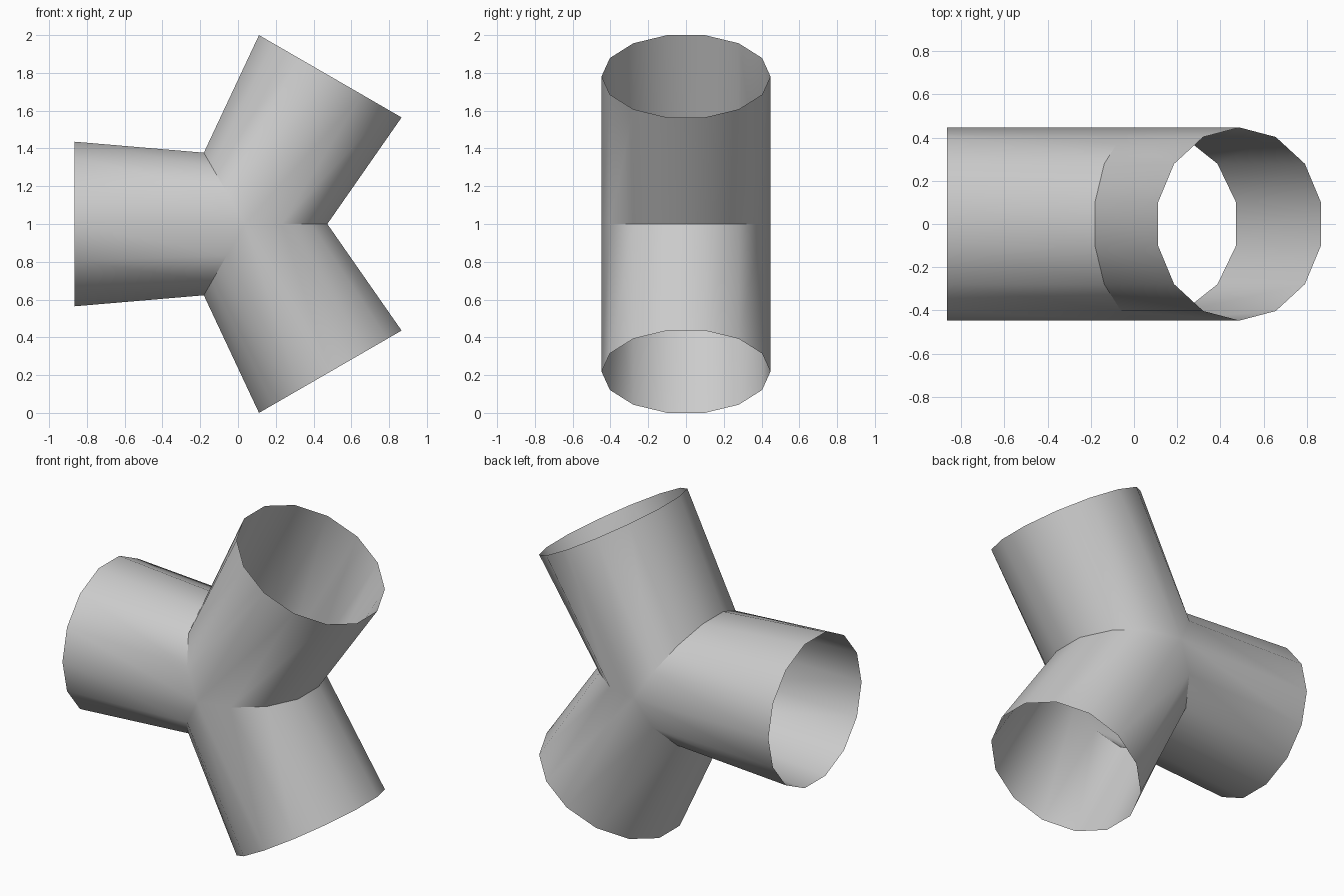
import bpy, bmesh, math
from mathutils import Vector

cube = bpy.data.objects.get("Cube")
if cube:
    bpy.data.objects.remove(cube, do_unlink=True)

SIDES = 14
RADIUS = 0.447
ARM_LENGTH = 0.903
CENTRE = Vector((0.037, 0, 1))


def direction(degrees):
    """Unit vector in the upright plane of the three arms."""
    a = math.radians(degrees)
    return Vector((math.cos(a), 0, math.sin(a)))


def add_arm(bm, heading):
    """Open tube from the mitred seams out to a flat open end."""
    axis, side = direction(heading), direction(heading + 90)
    outer, inner = [], []
    for k in range(SIDES):
        t = 2 * math.pi * k / SIDES
        depth = Vector((0, RADIUS * math.cos(t), 0))
        width = RADIUS * math.sin(t)
        seam = direction(heading + (60 if width > 0 else -60))
        outer.append(bm.verts.new(CENTRE + axis * ARM_LENGTH + depth + side * width))
        inner.append(bm.verts.new(CENTRE + depth + seam * abs(width)))
    for k in range(SIDES):
        n = (k + 1) % SIDES
        bm.faces.new((inner[k], inner[n], outer[n], outer[k]))


# Three arms welded along their shared seams
bm = bmesh.new()
for heading in (60, 180, 300):
    add_arm(bm, heading)
bmesh.ops.remove_doubles(bm, verts=bm.verts[:], dist=0.001)
bmesh.ops.recalc_face_normals(bm, faces=bm.faces[:])

# Outward normals: the face furthest left-and-up must point away from the centre
probe = max(bm.faces, key=lambda f: f.calc_center_median().y)
if probe.normal.y < 0:
    bmesh.ops.reverse_faces(bm, faces=bm.faces[:])

mesh = bpy.data.meshes.new("three_way_pipe")
bm.to_mesh(mesh)
bm.free()
pipe = bpy.data.objects.new("three_way_pipe", mesh)
bpy.context.collection.objects.link(pipe)

# Plain grey material
grey = bpy.data.materials.new("plain_grey")
grey.use_nodes = True
colour = (0.6, 0.6, 0.6, 1)
grey.diffuse_color = colour
grey.node_tree.nodes["Principled BSDF"].inputs["Base Color"].default_value = colour
mesh.materials.append(grey)

# Smooth tubes with crisp seams
bpy.ops.object.select_all(action="DESELECT")
pipe.select_set(True)
bpy.context.view_layer.objects.active = pipe
bpy.ops.object.shade_smooth_by_angle(angle=math.radians(30))
